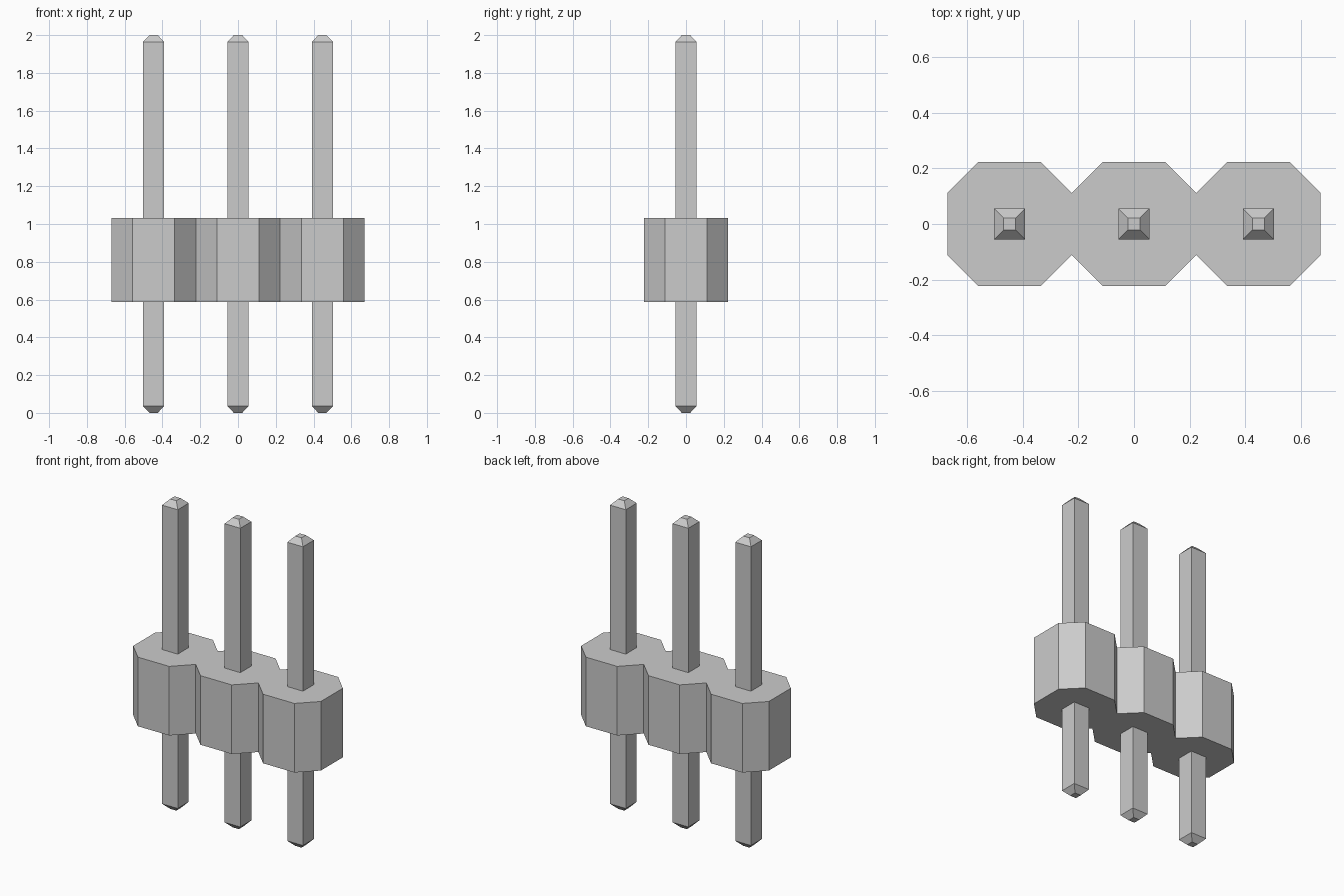
import bpy
import bmesh

cube = bpy.data.objects.get("Cube")
if cube:
    bpy.data.objects.remove(cube, do_unlink=True)

PITCH = 0.447
HALF = PITCH / 2
CORNER = HALF / 2
BODY_BOTTOM, BODY_TOP = 0.586, 1.032
PIN_HALF, TIP_HALF, TIP_HEIGHT = 0.056, 0.022, 0.036
HEIGHT = 2.0
CENTRES = [-PITCH, 0, PITCH]

grey = bpy.data.materials.new("plain grey")
grey.use_nodes = True
colour = (0.6, 0.6, 0.6, 1)
grey.diffuse_color = colour
grey.node_tree.nodes["Principled BSDF"].inputs["Base Color"].default_value = colour


def make_object(name, bm):
    bmesh.ops.recalc_face_normals(bm, faces=bm.faces)
    mesh = bpy.data.meshes.new(name)
    bm.to_mesh(mesh)
    bm.free()
    mesh.materials.append(grey)
    obj = bpy.data.objects.new(name, mesh)
    bpy.context.collection.objects.link(obj)
    return obj


def loft(name, rings):
    """Join equal-sized rings of points into a capped solid."""
    bm = bmesh.new()
    loops = [[bm.verts.new(p) for p in ring] for ring in rings]
    for low, high in zip(loops, loops[1:]):
        for i in range(len(low)):
            j = (i + 1) % len(low)
            bm.faces.new((low[i], low[j], high[j], high[i]))
    bm.faces.new(loops[0][::-1])
    bm.faces.new(loops[-1])
    return make_object(name, bm)


def square(half, z):
    return [(-half, -half, z), (half, -half, z), (half, half, z), (-half, half, z)]


# Housing: a row of joined octagons, notched between the pins
front = [(-PITCH - HALF, -CORNER)]
for x in CENTRES:
    front += [(x - CORNER, -HALF), (x + CORNER, -HALF), (x + HALF, -CORNER)]
outline = front + [(-x, -y) for x, y in front]
loft("housing", [[(x, y, z) for x, y in outline] for z in (BODY_BOTTOM, BODY_TOP)])

# Pins: square bars with a blunt taper at both ends
for name, x in zip(("right_pin", "middle_pin", "left_pin"), CENTRES):
    pin = loft(name, [
        square(TIP_HALF, 0),
        square(PIN_HALF, TIP_HEIGHT),
        square(PIN_HALF, HEIGHT - TIP_HEIGHT),
        square(TIP_HALF, HEIGHT),
    ])
    pin.location.x = x
